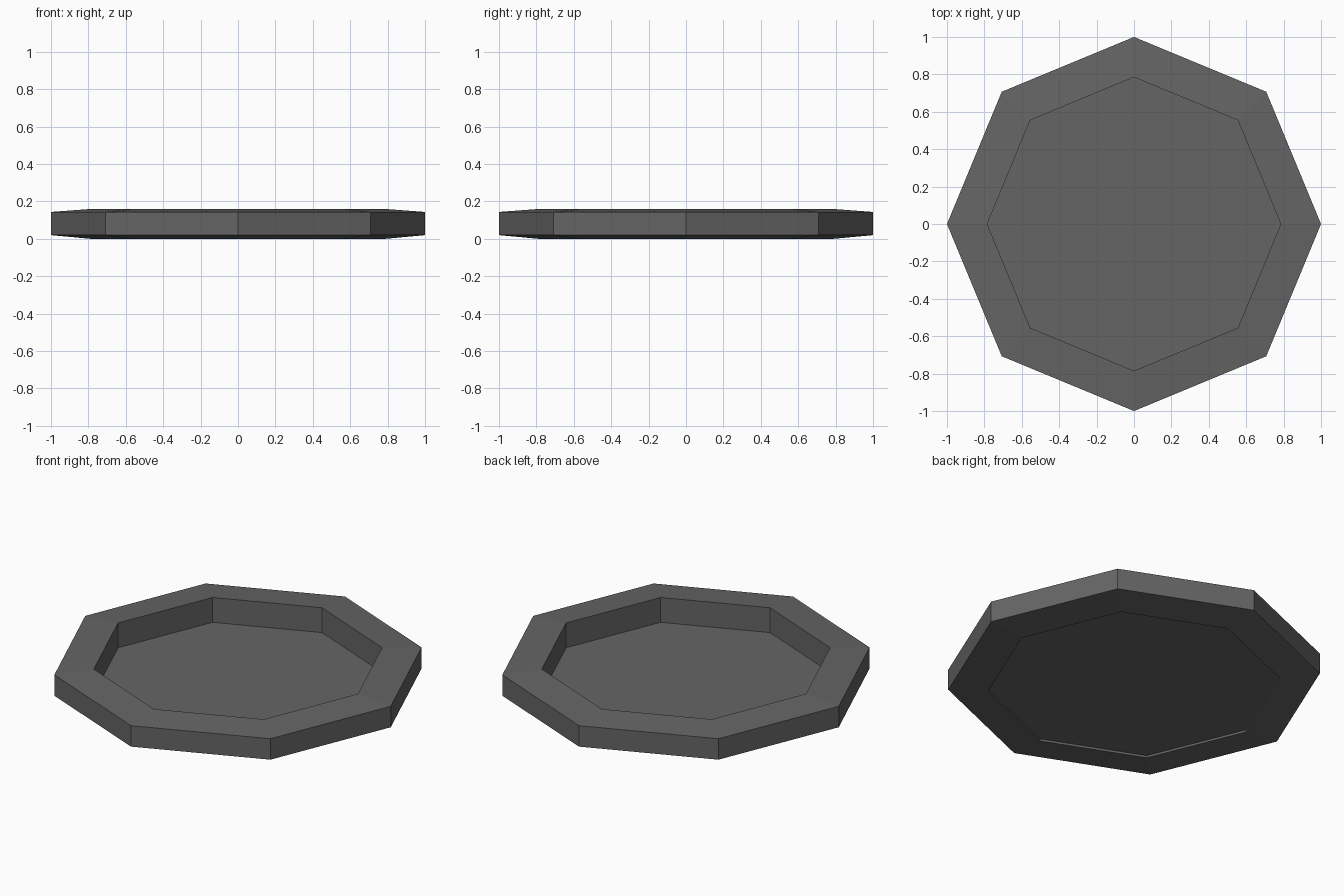
import bpy, bmesh, math

cube = bpy.data.objects.get("Cube")
if cube:
    bpy.data.objects.remove(cube)

SIDES = 8

grey = bpy.data.materials.new("dark_grey")
grey.use_nodes = True
colour = (0.13, 0.13, 0.13, 1)
grey.diffuse_color = colour
grey.node_tree.nodes["Principled BSDF"].inputs["Base Color"].default_value = colour


def loop(bm, radius, z):
    """Octagon of vertices with corners on the axes."""
    angles = [2 * math.pi * i / SIDES for i in range(SIDES)]
    return [bm.verts.new((radius * math.cos(a), radius * math.sin(a), z)) for a in angles]


def add_object(name, bm):
    mesh = bpy.data.meshes.new(name)
    bm.normal_update()
    bm.to_mesh(mesh)
    bm.free()
    mesh.materials.append(grey)
    obj = bpy.data.objects.new(name, mesh)
    bpy.context.collection.objects.link(obj)
    return obj


# Raised rim: a closed profile swept around the octagon
profile = [(1.0, 0.02), (1.0, 0.144), (0.785, 0.16), (0.785, 0.0)]
bm = bmesh.new()
loops = [loop(bm, r, z) for r, z in profile]
for k, low in enumerate(loops):
    high = loops[(k + 1) % len(loops)]
    for i in range(SIDES):
        j = (i + 1) % SIDES
        bm.faces.new((low[i], low[j], high[j], high[i]))
bmesh.ops.recalc_face_normals(bm, faces=bm.faces)
add_object("rim", bm)

# Thin floor panel set just above the bottom of the rim
bm = bmesh.new()
bm.faces.new(loop(bm, 0.785, 0.013))
add_object("floor", bm)
